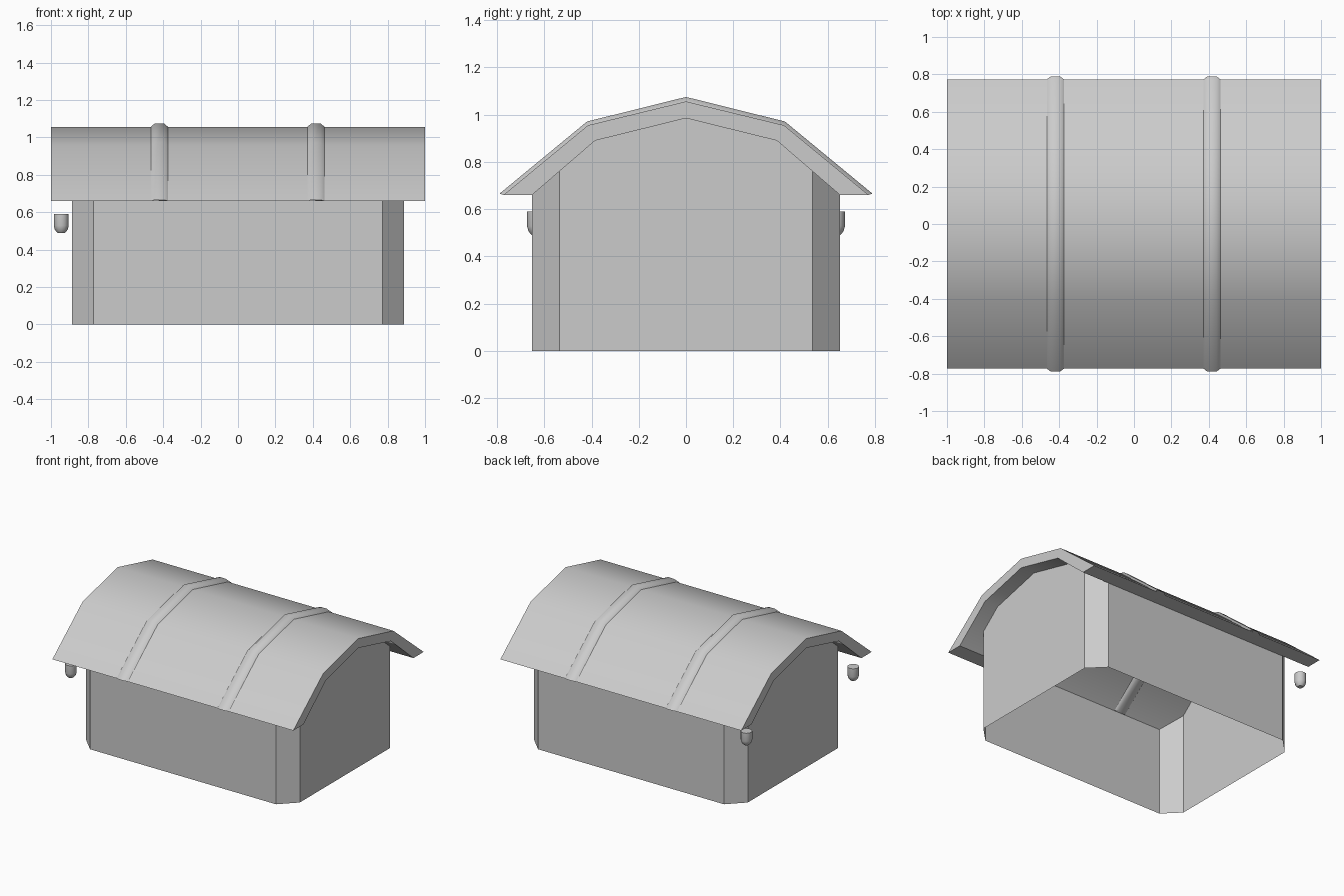
import bpy, bmesh, math
from mathutils import Vector

cube = bpy.data.objects.get("Cube")
if cube:
    bpy.data.objects.remove(cube)

grey = bpy.data.materials.new("plain_grey")
grey.use_nodes = True
colour = (0.6, 0.6, 0.6, 1)
grey.diffuse_color = colour
grey.node_tree.nodes["Principled BSDF"].inputs["Base Color"].default_value = colour


def finish(name, bm, angle=35, fix=True):
    if fix:
        bmesh.ops.recalc_face_normals(bm, faces=bm.faces)
    mesh = bpy.data.meshes.new(name)
    bm.to_mesh(mesh)
    bm.free()
    obj = bpy.data.objects.new(name, mesh)
    bpy.context.collection.objects.link(obj)
    mesh.materials.append(grey)
    bpy.ops.object.select_all(action='DESELECT')
    obj.select_set(True)
    bpy.context.view_layer.objects.active = obj
    bpy.ops.object.shade_smooth_by_angle(angle=math.radians(angle))
    return obj


def loft(bm, rings):
    """Skin a row of closed rings and cap both ends."""
    rows = [[bm.verts.new(p) for p in ring] for ring in rings]
    for a, b in zip(rows, rows[1:]):
        for i in range(len(a)):
            j = (i + 1) % len(a)
            bm.faces.new((a[i], a[j], b[j], b[i]))
    bm.faces.new(rows[0])
    bm.faces.new(rows[-1][::-1])


def mirrored(half):
    """Complete a (y, z) half profile that ends on the ridge."""
    return half + [(-y, z) for y, z in half[-2::-1]]


# Roof section: outer and inner lines from eave to ridge
outer = mirrored([(-0.773, 0.66), (-0.415, 0.955), (0, 1.056)])
inner = mirrored([(-0.652, 0.66), (-0.385, 0.89), (0, 0.985)])

# Roof shell
bm = bmesh.new()
loft(bm, [[(x, y, z) for y, z in outer + inner[::-1]] for x in (-1, 1)])
finish("roof", bm)

# Bowed ribs wrapping the roof, slightly proud on both sides
rib_outer = mirrored([(-0.789, 0.666), (-0.419, 0.971), (0, 1.075)])
rib_inner = mirrored([(-0.632, 0.66), (-0.379, 0.874), (0, 0.967)])
for side, cx in (("right", -0.42), ("left", 0.417)):
    bm = bmesh.new()
    rings = []
    for o, ro, i, ri in zip(outer, rib_outer, inner, rib_inner):
        section = [(-0.046, o), (-0.025, ro), (0.025, ro), (0.046, o),
                   (0.046, i), (0.025, ri), (-0.025, ri), (-0.046, i)]
        rings.append([(cx + dx, y, z) for dx, (y, z) in section])
    loft(bm, rings)
    finish("roof_rib_" + side, bm, 50)


def ceiling(y):
    """Height of the roof underside at y."""
    for (y0, z0), (y1, z1) in zip(inner, inner[1:]):
        if y0 <= y <= y1:
            return z0 + (z1 - z0) * (y - y0) / (y1 - y0)
    return inner[0][1]


# Walls: chamfered rectangle, open below, rising to the roof underside
X, Y, CUT = 0.888, 0.652, 0.116
corners = [(X, -Y + CUT), (X, Y - CUT), (X - CUT, Y), (-X + CUT, Y),
           (-X, Y - CUT), (-X, -Y + CUT), (-X + CUT, -Y), (X - CUT, -Y)]
bm = bmesh.new()
for k, (a, b) in enumerate(zip(corners, corners[1:] + corners[:1])):
    top = [b]
    if k in (0, 4):  # gable ends follow the roof bends
        bends = [(a[0], y) for y, z in inner[1:-1]]
        top += bends[::-1] if b[1] > a[1] else bends
    top.append(a)
    points = [(*a, 0), (*b, 0)] + [(x, y, ceiling(y)) for x, y in top]
    bm.faces.new([bm.verts.new(p) for p in points])
bmesh.ops.remove_doubles(bm, verts=bm.verts, dist=0.0001)
finish("walls", bm, 30, fix=False)

# Small hanging cups under the right-hand roof corners
for side, cy in (("front", -0.633), ("back", 0.633)):
    bm = bmesh.new()
    rings = []
    for r, z in ((0.04, 0.59), (0.04, 0.528), (0.034, 0.506), (0.02, 0.49)):
        ring = [math.tau * k / 12 for k in range(12)]
        rings.append([Vector((-0.945 + r * math.cos(t), cy + r * math.sin(t), z)) for t in ring])
    loft(bm, rings)
    finish("hanging_cup_" + side, bm, 40)
